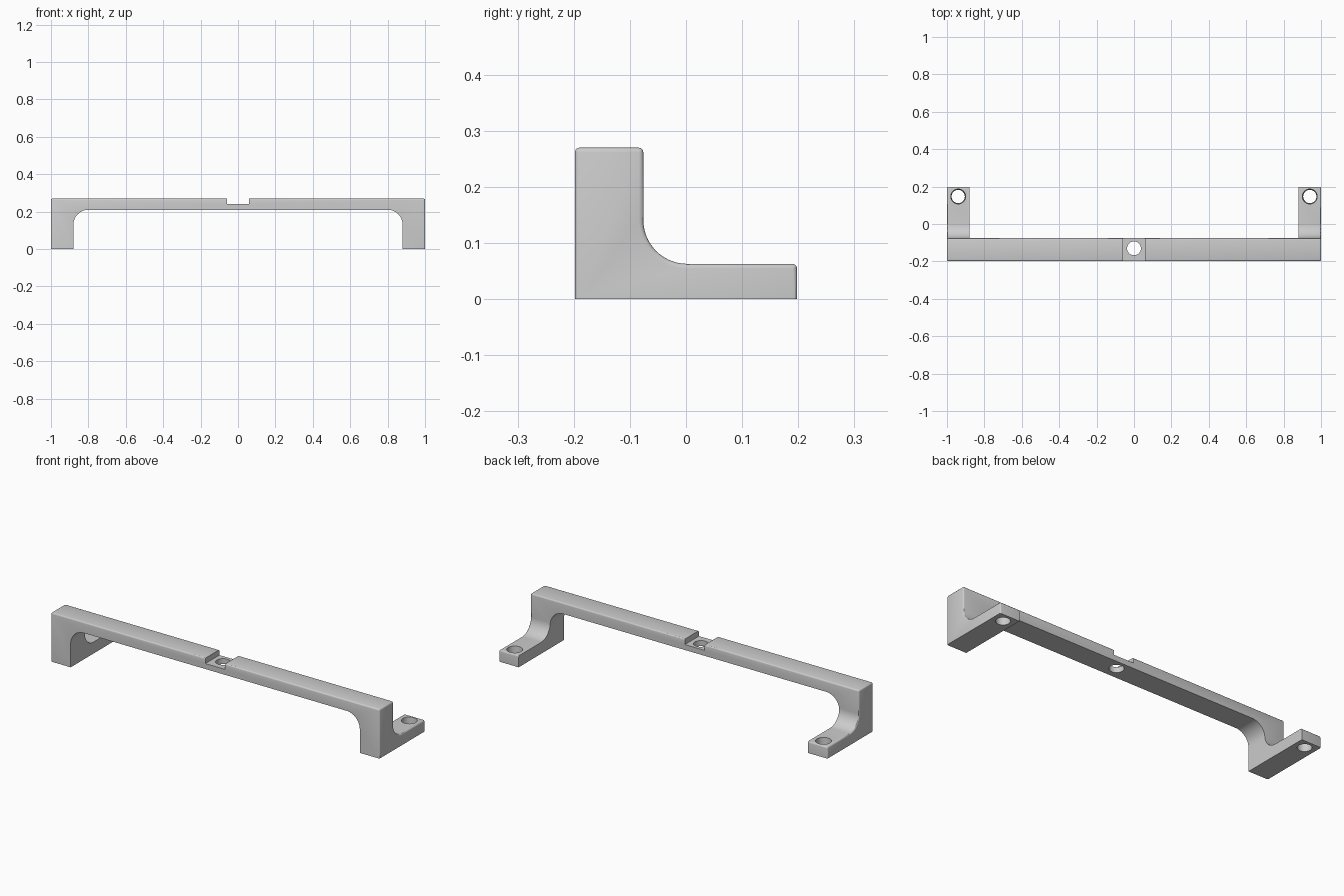
import bpy, bmesh
from math import pi, sin, cos

cube = bpy.data.objects.get("Cube")
if cube:
    bpy.data.objects.remove(cube)

grey = bpy.data.materials.new("matte_grey")
grey.use_nodes = True
colour = (0.6, 0.6, 0.6, 1)
grey.diffuse_color = colour
grey.node_tree.nodes["Principled BSDF"].inputs["Base Color"].default_value = colour


def arc(cx, cz, r, start, end, steps=14):
    angles = [start + (end - start) * i / steps for i in range(steps + 1)]
    return [(cx + r * cos(a), cz + r * sin(a)) for a in angles]


def prism(name, outline, axis, low, high):
    """Extrude a (horizontal, z) outline along x or y."""
    bm = bmesh.new()
    place = (lambda p: (low, p[0], p[1])) if axis == "x" else (lambda p: (p[0], low, p[1]))
    face = bm.faces.new([bm.verts.new(place(p)) for p in outline])
    moved = bmesh.ops.extrude_face_region(bm, geom=[face])["geom"]
    step = (high - low, 0, 0) if axis == "x" else (0, high - low, 0)
    bmesh.ops.translate(bm, vec=step, verts=[v for v in moved if isinstance(v, bmesh.types.BMVert)])
    bmesh.ops.recalc_face_normals(bm, faces=bm.faces)
    return finish(name, bm)


def finish(name, bm):
    mesh = bpy.data.meshes.new(name)
    bm.to_mesh(mesh)
    bm.free()
    mesh.materials.append(grey)
    obj = bpy.data.objects.new(name, mesh)
    bpy.context.collection.objects.link(obj)
    return obj


def box(name, x, y, low, high):
    return prism(name, [(-x, low), (x, low), (x, high), (-x, high)], "y", -y, y)


def hole(name, x, y, z, r_low, r_high, depth):
    bm = bmesh.new()
    bmesh.ops.create_cone(bm, cap_ends=True, segments=40, radius1=r_low, radius2=r_high, depth=depth)
    bmesh.ops.translate(bm, vec=(x, y, z), verts=bm.verts)
    return finish(name, bm)


# L-shaped section of post and foot, run the full width
section = [(-0.198, -0.1), (0.198, -0.1), (0.198, 0.063)]
section += arc(0.002, 0.141, 0.078, -pi / 2, -pi)
section += [(-0.076, 0.27), (-0.198, 0.27)]
bracket = prism("handle_bracket", section, "x", -1, 1)

bevel = bracket.modifiers.new("rounded_edges", "BEVEL")
bevel.width = 0.008
bevel.segments = 3
bevel.limit_method = "ANGLE"

# Opening below the bar, leaving a leg and foot at each end
opening = [(-0.88, -0.2)] + arc(-0.8, 0.13, 0.08, pi, pi / 2)
opening += arc(0.8, 0.13, 0.08, pi / 2, 0) + [(0.88, -0.2)]

cutters = [
    box("ground_cutter", 1.5, 0.5, -0.3, 0),
    prism("opening_cutter", opening, "y", -0.5, 0.5),
    box("notch_cutter", 0.06, 0.5, 0.24, 0.4),
    hole("bar_hole_cutter", 0, -0.13, 0.225, 0.037, 0.037, 0.2),
]
for side, x in (("left", 0.94), ("right", -0.94)):
    cutters.append(hole(side + "_foot_hole_cutter", x, 0.147, 0.03, 0.034, 0.041, 0.1))

for cutter in cutters:
    cutter.hide_render = True
    cutter.hide_set(True)
    cut = bracket.modifiers.new(cutter.name, "BOOLEAN")
    cut.operation = "DIFFERENCE"
    cut.solver = "EXACT"
    cut.object = cutter

# Bake the cuts, then remove the helpers
bpy.context.view_layer.objects.active = bracket
bracket.select_set(True)
for name in [m.name for m in bracket.modifiers]:
    bpy.ops.object.modifier_apply(modifier=name)
for cutter in cutters:
    bpy.data.objects.remove(cutter)
bpy.ops.object.shade_smooth_by_angle(angle=pi / 6)
